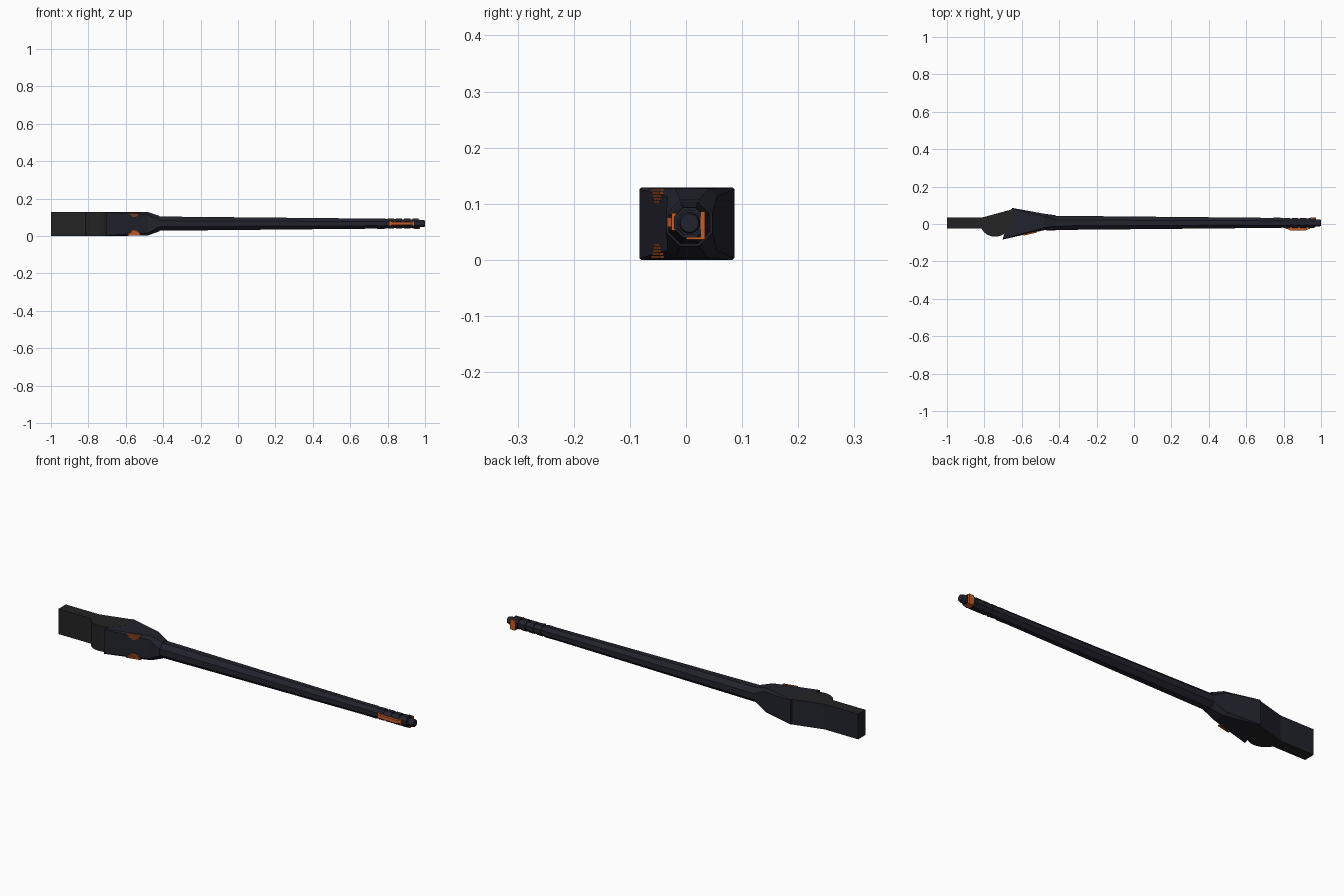
import bpy, bmesh, math
from mathutils import Matrix

if "Cube" in bpy.data.objects:
    bpy.data.objects.remove(bpy.data.objects["Cube"])


def material(name, rgb):
    m = bpy.data.materials.new(name)
    m.diffuse_color = (*rgb, 1)
    m.use_nodes = True
    m.node_tree.nodes["Principled BSDF"].inputs["Base Color"].default_value = m.diffuse_color
    return m


NAVY = material("dark navy", (0.016, 0.016, 0.026))
GREY = material("charcoal grey", (0.016, 0.017, 0.016))
ORANGE = material("burnt orange", (0.55, 0.11, 0.022))
CY, CZ = 0.006, 0.066     # barrel axis


def finish(name, bm, *mats):
    bmesh.ops.remove_doubles(bm, verts=bm.verts, dist=1e-5)
    bmesh.ops.recalc_face_normals(bm, faces=bm.faces)
    me = bpy.data.meshes.new(name)
    bm.to_mesh(me)
    bm.free()
    for m in mats:
        me.materials.append(m)
    ob = bpy.data.objects.new(name, me)
    bpy.context.collection.objects.link(ob)
    return ob


def loft(name, sections, mat):
    """Skin a list of equally long vertex rings and cap the ends."""
    bm = bmesh.new()
    rings = [[bm.verts.new(p) for p in s] for s in sections]
    n = len(rings[0])
    for a, b in zip(rings, rings[1:]):
        for i in range(n):
            j = (i + 1) % n
            bm.faces.new((a[i], a[j], b[j], b[i]))
    bm.faces.new(rings[0])
    bm.faces.new(rings[-1])
    return finish(name, bm, mat)


def ring(x, r, n=8):
    """Ring around the barrel axis; r is the distance to the flats."""
    R = r / math.cos(math.pi / n)
    return [(x, CY + R * math.cos(2 * math.pi * (i + .5) / n),
             CZ + R * math.sin(2 * math.pi * (i + .5) / n)) for i in range(n)]


def box(name, x, y, z, mat, turn=0):
    bm = bmesh.new()
    bmesh.ops.create_cube(bm, size=1)
    bmesh.ops.scale(bm, verts=bm.verts, vec=(x[1] - x[0], y[1] - y[0], z[1] - z[0]))
    bmesh.ops.rotate(bm, verts=bm.verts, matrix=Matrix.Rotation(turn, 3, 'Z'))
    bmesh.ops.translate(bm, verts=bm.verts,
                        vec=(sum(x) / 2, sum(y) / 2, sum(z) / 2))
    return finish(name, bm, mat)


def extrude(name, pts, z0, z1, *mats):
    bm = bmesh.new()
    lo = [bm.verts.new((x, y, z0)) for x, y in pts]
    hi = [bm.verts.new((x, y, z1)) for x, y in pts]
    for i in range(len(pts)):
        j = (i + 1) % len(pts)
        bm.faces.new((lo[i], lo[j], hi[j], hi[i]))
    bm.faces.new(lo)
    bm.faces.new(hi)
    return finish(name, bm, *mats)


# Rear stock with the round bulge at the front, navy on its back face
arc = [(-0.743 + 0.083 * math.cos(math.radians(a)), 0.015 + 0.083 * math.sin(math.radians(a)))
       for a in range(208, 325, 9)]
stock = extrude("rear_stock", [(-0.64, 0.0), (-0.645, 0.08), (-0.81, 0.035),
                               (-1, 0.035), (-1, -0.024)] + arc, 0, 0.129, GREY, NAVY)
for p in stock.data.polygons:
    if p.normal.y > 0.5:
        p.material_index = 1


# Tapered receiver: box section closing down to the octagonal barrel
def rect8(xb, yb, xf, yf, zt, zb, c=0.003):
    return [(xb, yb, zt - c), (xb, yb - c, zt), (xf, yf + c, zt), (xf, yf, zt - c),
            (xf, yf, zb + c), (xf, yf + c, zb), (xb, yb - c, zb), (xb, yb, zb + c)]


loft("receiver", [rect8(-0.652, 0.086, -0.702, -0.083, 0.129, 0),
                  rect8(-0.48, 0.055, -0.48, -0.033, 0.127, 0.003, 0.014),
                  ring(-0.42, 0.041)], NAVY)

# Barrel and its muzzle
loft("barrel", [ring(-0.43, 0.038), ring(0.72, 0.027), ring(0.78, 0.028),
                ring(0.80, 0.024), ring(0.97, 0.022)], NAVY)
loft("muzzle", [ring(0.96, 0.019, 16), ring(0.99, 0.019, 16), ring(1.0, 0.016, 16)], NAVY)

# Stripes of vents near the top and bottom of the receiver front
slope = math.atan2(0.05, 0.222)
for side in (1, -1):
    for i in range(5):
        z = 0.065 + side * (0.06 - i * 0.0055)
        h = 0.037 - i * 0.006
        x = -0.555
        y = -0.083 + (x + 0.702) * math.tan(slope)
        box("vent_stripe", (x - h, x + h), (y - 0.004, y + 0.003),
            (z - 0.0018, z + 0.0018), ORANGE, slope)

# Segmented muzzle shroud: dark clamps over the core
for i in range(4):
    x = 0.80 + i * 0.044
    loft("shroud_clamp", [ring(x, 0.027), ring(x + 0.034, 0.027)], NAVY)

# Orange front rail with wider ends, and ribs between clamps
extrude("front_rail", [(0.81, -0.021), (0.835, -0.034), (0.92, -0.034), (0.94, -0.021),
                       (0.94, -0.01), (0.81, -0.01)], 0.059, 0.076, ORANGE)
for x in (0.811, 0.934):
    box("rail_end", (x, x + 0.008), (-0.026, -0.018), (0.052, 0.084), ORANGE)
for i in range(3):
    x = 0.835 + i * 0.044
    box("rail_rib", (x, x + 0.008), (-0.0205, -0.017), (0.056, 0.079), ORANGE)

# Orange band on the back and underside near the muzzle
box("band_back", (0.945, 0.972), (0.026, 0.034), (0.036, 0.086), ORANGE)
box("band_bottom", (0.945, 0.972), (0.001, 0.034), (0.036, 0.041), ORANGE)
